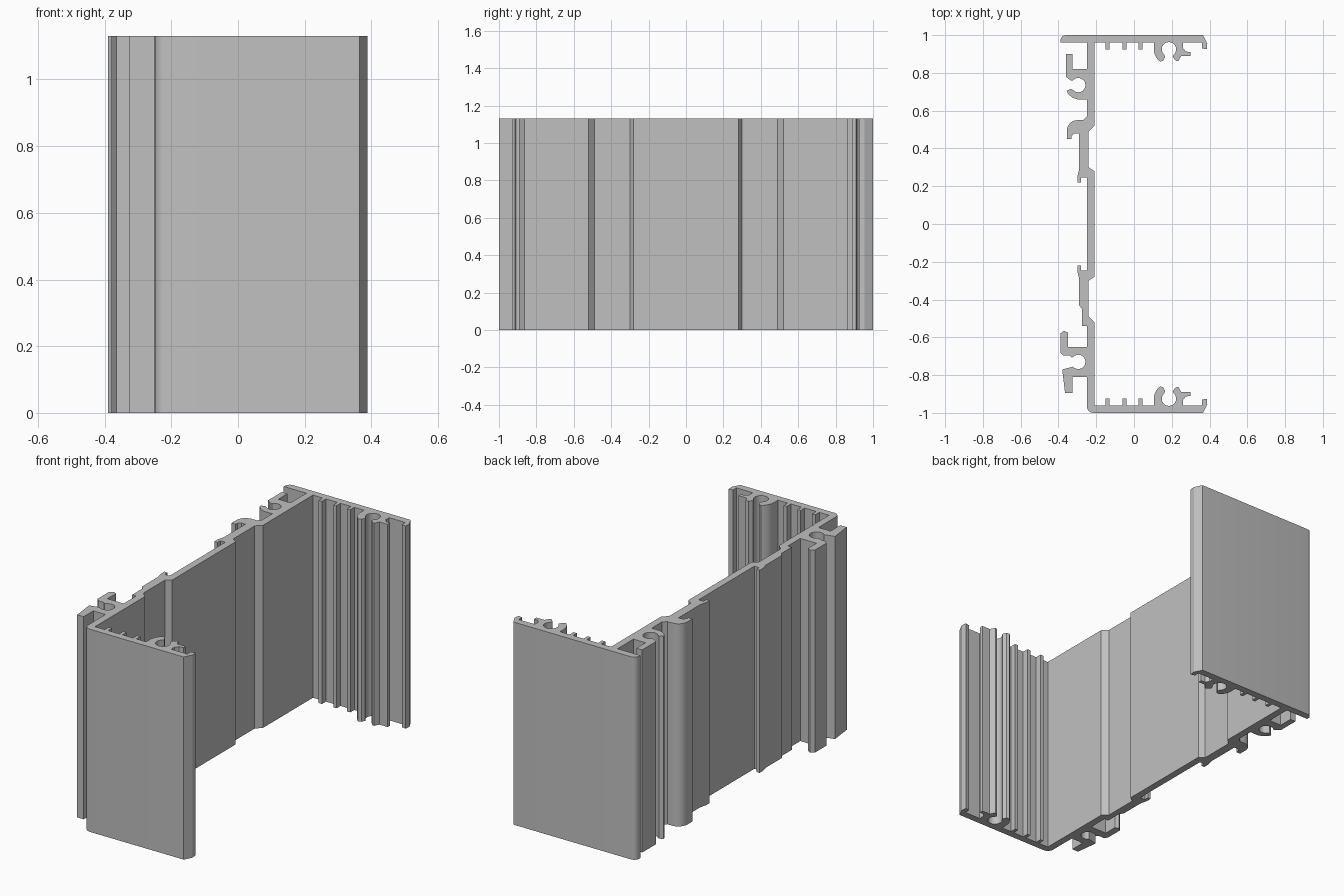
import bpy
import bmesh
from math import cos, sin, radians

HEIGHT = 1.13
UNIT = 0.01  # profile points are given in hundredths

default_cube = bpy.data.objects.get("Cube")
if default_cube:
    bpy.data.objects.remove(default_cube, do_unlink=True)


def make_material(name, colour):
    material = bpy.data.materials.new(name)
    material.use_nodes = True
    material.diffuse_color = colour
    shader = next(n for n in material.node_tree.nodes if n.type == "BSDF_PRINCIPLED")
    shader.inputs["Base Color"].default_value = colour
    return material


def arc(cx, cy, radius, start, end, steps):
    """Points along a circular arc, angles in degrees."""
    angles = [radians(start + (end - start) * i / steps) for i in range(steps + 1)]
    return [(cx + radius * cos(a), cy + radius * sin(a)) for a in angles]


def rib(x, base, tip, width=2):
    """Small rectangular rib hanging from the flange."""
    return [(x, base), (x, tip), (x + width, tip), (x + width, base)]


def mirrored(points):
    """Mirror a path front to back, keeping the outline direction."""
    return [(x, -y) for x, y in reversed(points)]


def wall_port(cy):
    """Round screw channel open towards the outer side of the wall."""
    return arc(-29.5, cy, 3.8, 138, -138, 16)


def extrude_profile(name, points, height, material):
    bm = bmesh.new()
    base = bm.faces.new([bm.verts.new((x * UNIT, y * UNIT, 0)) for x, y in points])
    result = bmesh.ops.extrude_face_region(bm, geom=[base], use_keep_orig=True)
    top = [v for v in result["geom"] if isinstance(v, bmesh.types.BMVert)]
    bmesh.ops.translate(bm, verts=top, vec=(0, 0, height))
    bmesh.ops.recalc_face_normals(bm, faces=bm.faces)
    mesh = bpy.data.meshes.new(name)
    bm.to_mesh(mesh)
    bm.free()
    mesh.materials.append(material)
    obj = bpy.data.objects.new(name, mesh)
    bpy.context.collection.objects.link(obj)
    bpy.ops.object.select_all(action="DESELECT")
    obj.select_set(True)
    bpy.context.view_layer.objects.active = obj
    bpy.ops.object.shade_smooth_by_angle(angle=radians(30))
    return obj


# Inner face of the wall, with its shallow jog
inner_wall = [(-21, 28), (-24, 30), (-24, 49), (-21, 52), (-21, 96)]

# Flange ribs
flange_ribs = []
for rib_x in (-15, -6, 2.5):
    flange_ribs += rib(rib_x, 96, 92.5)

# Flange screw channel with two curved arms and a side stub
flange_port = [(10.5, 96)]
flange_port += arc(18.5, 92.5, 8, 180, 235, 6)
flange_port += [(15.5, 86.5), (16.5, 88.5)]
flange_port += arc(18.5, 92.5, 3.8, 230, -50, 16)
flange_port += [(20.5, 88.5), (22, 86.5), (23.5, 86.2), (25, 89)]
flange_port += [(30, 89), (30, 91), (27.5, 91.3), (26, 93), (26, 96)]

# Flange free edge
flange_lip = [(36, 96), (36, 93), (38.5, 92.5), (38.8, 95.5), (36.5, 100)]

inner_half = inner_wall + flange_ribs + flange_port + flange_lip

# Back outer corner and long lip
back_corner = arc(-36, 97, 3, 90, 180, 5) + [(-39, 96), (-25, 96)]

# Back wall clip, screw channel and rounded hook
back_clips = [(-25, 82), (-32.5, 82), (-32.5, 90), (-36, 90), (-36, 78), (-33.5, 76)]
back_clips += wall_port(73.5)
back_clips += [(-33.5, 71.5), (-35.5, 70.5), (-35, 69)]
back_clips += [(-32.5, 66.8), (-30, 66), (-25, 66), (-25, 57), (-27, 55)]
back_clips += arc(-30, 49.5, 5.5, 90, 180, 6)
back_clips += [(-35.5, 45), (-33, 45), (-33, 46.5), (-31.5, 48), (-29, 48)]

# Thickened wall step ending in a small catch
wall_catch = [(-29, 29), (-30, 25), (-30, 22), (-28, 22), (-28, 24.5), (-25, 24.5)]

# Front wall clip and screw channel
front_clips = [(-29, -43), (-27.5, -45), (-27.5, -54), (-25, -54), (-25, -65)]
front_clips += [(-35, -65), (-35, -57.5), (-37, -56.5), (-39, -58)]
front_clips += [(-39, -68), (-37.5, -69.7), (-34, -69.7), (-33, -70.7)]
front_clips += wall_port(-73)
front_clips += [(-34, -76), (-38, -77), (-36.5, -89.5), (-32.5, -89.5)]
front_clips += [(-32.5, -81), (-25, -81)]

# Front outer corner
front_corner = arc(-21.5, -96.5, 3.5, 180, 270, 6)

outline = (mirrored(inner_half) + inner_half + back_corner + back_clips
           + wall_catch + mirrored(wall_catch) + front_clips + front_corner)

aluminium = make_material("plain_grey", (0.53, 0.53, 0.53, 1))
extrude_profile("extruded_channel", outline, HEIGHT, aluminium)
